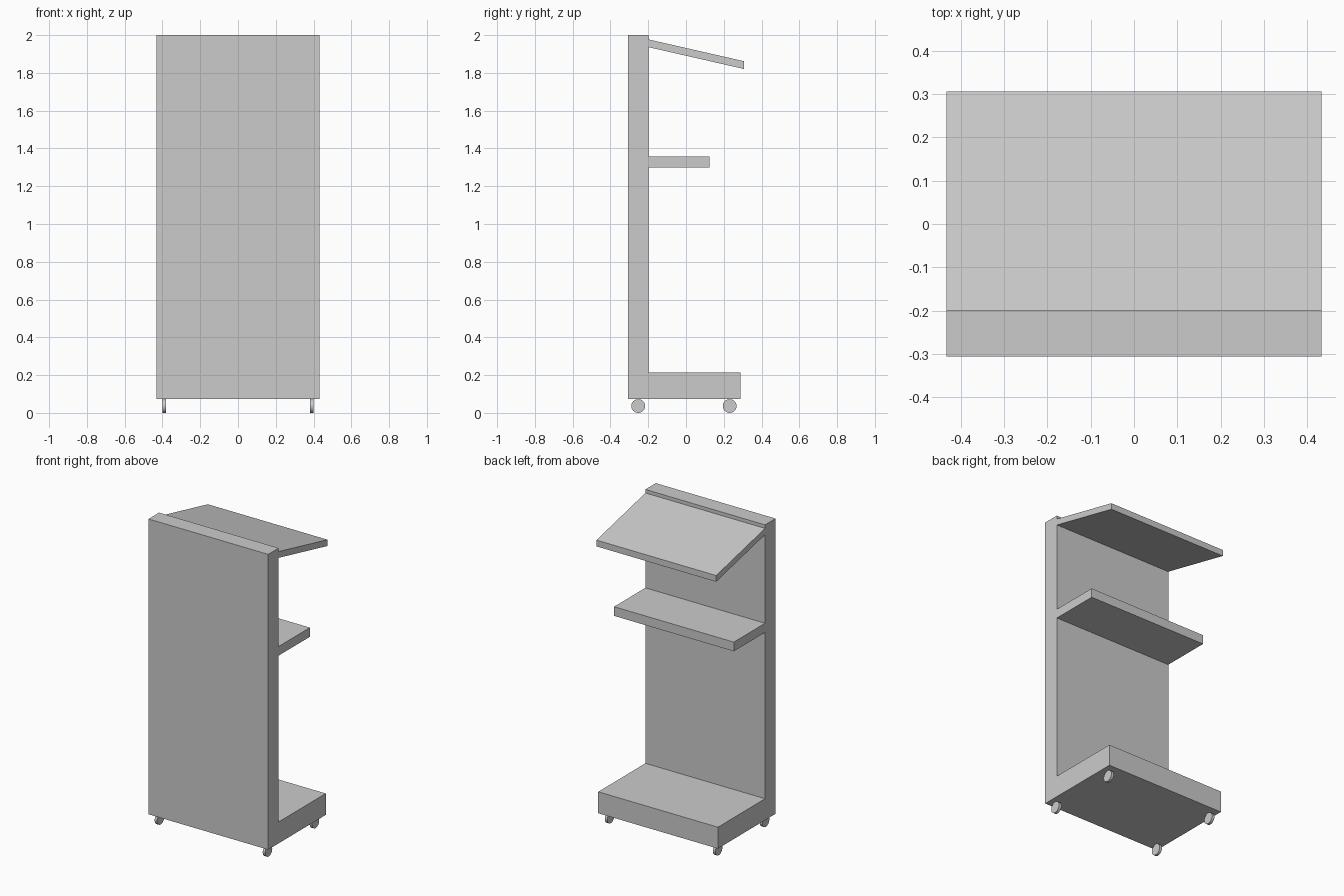
import bpy, bmesh, math
from mathutils import Matrix

if "Cube" in bpy.data.objects:
    bpy.data.objects.remove(bpy.data.objects["Cube"])

HALF_W = 0.432   # half width of the stand
BACK = -0.306    # rear face of the panel
FACE = -0.198    # shelf side of the panel


def extrude_profile(name, points):
    """Extrude a (y, z) side profile across the full width."""
    bm = bmesh.new()
    face = bm.faces.new([bm.verts.new((-HALF_W, y, z)) for y, z in points])
    result = bmesh.ops.extrude_face_region(bm, geom=[face])
    moved = [v for v in result["geom"] if isinstance(v, bmesh.types.BMVert)]
    bmesh.ops.translate(bm, verts=moved, vec=(2 * HALF_W, 0, 0))
    bmesh.ops.recalc_face_normals(bm, faces=bm.faces)
    return add_object(name, bm)


def add_object(name, bm):
    mesh = bpy.data.meshes.new(name)
    bm.to_mesh(mesh)
    bm.free()
    obj = bpy.data.objects.new(name, mesh)
    bpy.context.collection.objects.link(obj)
    return obj


def add_wheel(name, x, y, radius=0.0365, width=0.018):
    bm = bmesh.new()
    bmesh.ops.create_cone(bm, cap_ends=True, segments=24, radius1=radius,
                          radius2=radius, depth=width)
    bm.transform(Matrix.Translation((x, y, radius)) @ Matrix.Rotation(math.pi / 2, 4, 'Y'))
    for f in bm.faces:
        f.smooth = len(f.verts) == 4
    for e in bm.edges:
        e.smooth = all(f.smooth for f in e.link_faces)
    return add_object(name, bm)


# Upright panel and base plinth in one L-shaped body
extrude_profile("stand_body", [(BACK, 0.073), (0.288, 0.073), (0.288, 0.213),
                               (FACE, 0.213), (FACE, 2.0), (BACK, 2.0)])

# Middle shelf
extrude_profile("middle_shelf", [(FACE, 1.298), (0.124, 1.298),
                                 (0.124, 1.358), (FACE, 1.358)])

# Sloping canopy
extrude_profile("canopy", [(FACE, 1.936), (0.306, 1.821),
                           (0.306, 1.862), (FACE, 1.977)])

# Four wheels
for side, x in (("left", -0.39), ("right", 0.39)):
    for end, y in (("front", -0.253), ("back", 0.231)):
        add_wheel(f"wheel_{end}_{side}", x, y)
